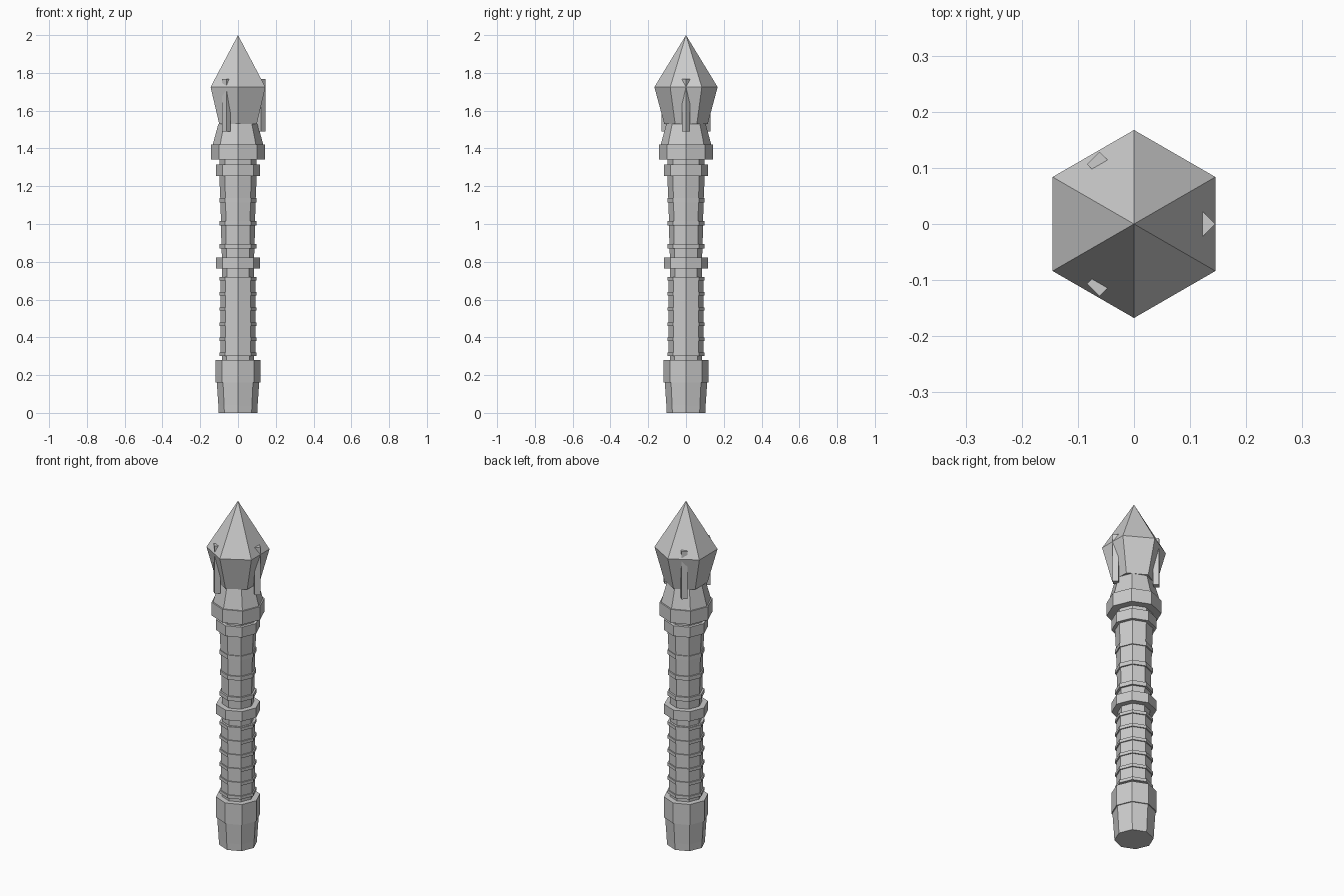
import bpy, bmesh, math

if "Cube" in bpy.data.objects:
    bpy.data.objects.remove(bpy.data.objects["Cube"])

grey = bpy.data.materials.new("stone grey")
grey.diffuse_color = (0.6, 0.6, 0.6, 1)
grey.use_nodes = True
grey.node_tree.nodes["Principled BSDF"].inputs["Base Color"].default_value = grey.diffuse_color


def lathe(name, profile, sides=8, turn=0.0, centre=(0, 0)):
    """Closed flat-faced solid from (radius, z) pairs; radius 0 makes a tip."""
    bm = bmesh.new()
    rings = []
    for r, z in profile:
        if r == 0:
            rings.append([bm.verts.new((centre[0], centre[1], z))])
            continue
        rings.append([bm.verts.new((centre[0] + r * math.cos(turn + math.tau * i / sides),
                                    centre[1] + r * math.sin(turn + math.tau * i / sides), z))
                      for i in range(sides)])
    for a, b in zip(rings, rings[1:]):
        for i in range(sides):
            j = (i + 1) % sides
            if len(b) == 1:
                bm.faces.new((a[i], a[j], b[0]))
            else:
                bm.faces.new((a[i], a[j], b[j], b[i]))
    bm.faces.new(rings[0][::-1])
    if len(rings[-1]) > 1:
        bm.faces.new(rings[-1])
    bmesh.ops.recalc_face_normals(bm, faces=bm.faces)
    me = bpy.data.meshes.new(name)
    bm.to_mesh(me)
    bm.free()
    me.materials.append(grey)
    ob = bpy.data.objects.new(name, me)
    bpy.context.collection.objects.link(ob)
    return ob


# Pommel and its ring
lathe("pommel", [(0.102, 0), (0.104, 0.04), (0.112, 0.16), (0.118, 0.16),
                 (0.118, 0.28), (0.085, 0.28), (0.085, 0.30)])

# Lower grip with thin bands
lathe("lower_grip", [(0.092, 0.30), (0.092, 0.72), (0.084, 0.72), (0.084, 0.77)])
for k in range(6):
    z = 0.31 + k * 0.08
    lathe("lower_band", [(0.099, z - 0.009), (0.099, z + 0.009)])

# Middle ring
lathe("middle_ring", [(0.117, 0.765), (0.117, 0.822)])

# Upper grip, flaring slightly upward, with bands
lathe("upper_grip", [(0.085, 0.82), (0.088, 0.89), (0.090, 1.00),
                     (0.093, 1.12), (0.099, 1.25), (0.099, 1.35)])
for z, r in ((0.883, 0.099), (1.005, 0.098), (1.125, 0.099)):
    lathe("upper_band", [(r, z - 0.012), (r, z + 0.012)])

# Upper ring and gem collar
lathe("upper_ring", [(0.117, 1.255), (0.117, 1.315)])
lathe("gem_collar", [(0.142, 1.342), (0.142, 1.42), (0.134, 1.42), (0.104, 1.53)])

# Six-sided gem with a pointed top
lathe("gem", [(0.115, 1.53), (0.1675, 1.725), (0, 2.0)], 6, math.pi / 6)

# Three square prongs holding the gem
for k in range(3):
    a = math.tau * k / 3
    lathe("prong", [(0.022, 1.49), (0.022, 1.768)], 4, 0,
          (0.123 * math.cos(a), 0.123 * math.sin(a)))
